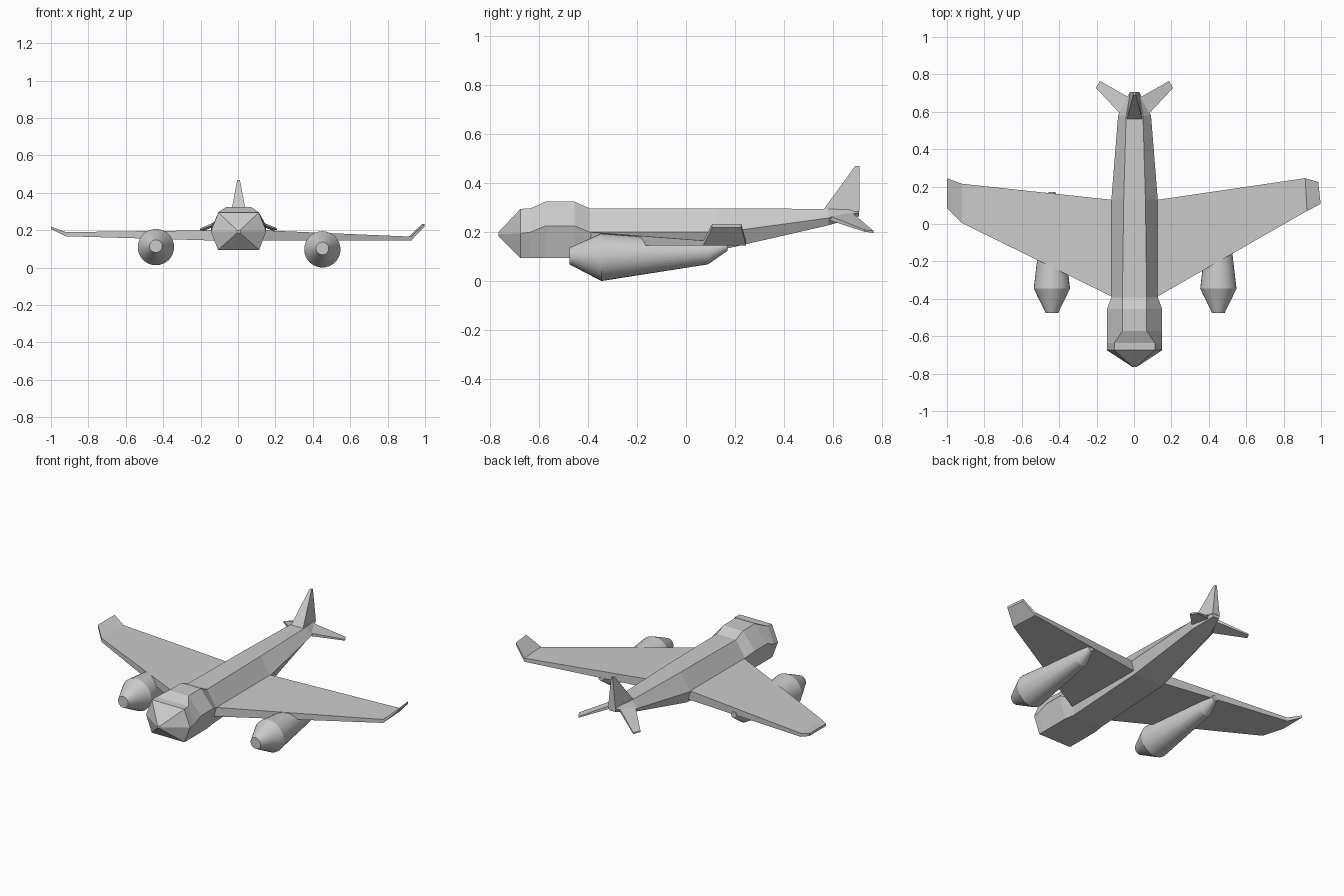
import bpy, bmesh, math

if "Cube" in bpy.data.objects:
    bpy.data.objects.remove(bpy.data.objects["Cube"])


def loft(name, rings, smooth=False):
    """Skin a list of equal-length point rings and cap both ends."""
    bm = bmesh.new()
    vs = [[bm.verts.new(p) for p in r] for r in rings]
    n = len(vs[0])
    for a, b in zip(vs, vs[1:]):
        for i in range(n):
            j = (i + 1) % n
            bm.faces.new((a[i], a[j], b[j], b[i]))
    bm.faces.new(vs[0])
    bm.faces.new(vs[-1])
    bmesh.ops.recalc_face_normals(bm, faces=bm.faces)
    me = bpy.data.meshes.new(name)
    bm.to_mesh(me)
    bm.free()
    ob = bpy.data.objects.new(name, me)
    bpy.context.collection.objects.link(ob)
    if smooth:
        bpy.ops.object.select_all(action='DESELECT')
        ob.select_set(True)
        bpy.context.view_layer.objects.active = ob
        bpy.ops.object.shade_smooth_by_angle(angle=math.radians(20))
    return ob


# Fuselage: six-sided sections (y, top w, top z, mid w, mid z, bottom w, bottom z)
def section(y, tw, tz, mw, mz, bw, bz, cx=0.003):
    return [(cx + tw, y, tz), (cx + mw, y, mz), (cx + bw, y, bz),
            (cx - bw, y, bz), (cx - mw, y, mz), (cx - tw, y, tz)]


loft("fuselage", [section(*s) for s in (
    (-0.765, 0.008, 0.2, 0.01, 0.192, 0.008, 0.185),
    (-0.675, 0.108, 0.295, 0.148, 0.195, 0.11, 0.095),
    (-0.635, 0.108, 0.297, 0.148, 0.2, 0.11, 0.095),
    (-0.572, 0.065, 0.325, 0.148, 0.226, 0.11, 0.095),
    (-0.455, 0.065, 0.325, 0.148, 0.226, 0.11, 0.095),
    (-0.392, 0.065, 0.297, 0.124, 0.2, 0.1, 0.095),
    (0.13, 0.058, 0.297, 0.124, 0.197, 0.1, 0.125),
    (0.58, 0.045, 0.295, 0.088, 0.258, 0.06, 0.228),
    (0.705, 0.022, 0.29, 0.025, 0.28, 0.02, 0.265))])


# Wings: tapered slabs ending in upturned tips
def wing_ring(x, lead, trail, low, high, lean=0.0):
    return [(x, lead, low), (x - lean, trail, low),
            (x - lean, trail, high), (x, lead, high)]


loft("right_wing", [wing_ring(*r) for r in (
    (0.08, -0.41, 0.125, 0.145, 0.2),
    (0.13, -0.385, 0.13, 0.145, 0.2),
    (0.925, 0.07, 0.245, 0.145, 0.166, 0.01),
    (0.998, 0.107, 0.225, 0.22, 0.234, 0.013))])
loft("left_wing", [wing_ring(*r) for r in (
    (-0.08, -0.41, 0.125, 0.145, 0.2),
    (-0.125, -0.385, 0.13, 0.145, 0.2),
    (-0.92, 0.005, 0.215, 0.168, 0.19),
    (-1.0, 0.085, 0.245, 0.206, 0.22))])


# Engines: round nacelles tapering back under the wings
def circle(cx, y, cz, r, n=32):
    return [(cx + r * math.cos(2 * math.pi * i / n), y,
             cz + r * math.sin(2 * math.pi * i / n)) for i in range(n)]


for side, cx, dz in (("right", 0.451, 0.0), ("left", -0.439, 0.012)):
    loft(side + "_engine", [circle(cx, y, z + dz, r) for y, z, r in (
        (-0.475, 0.103, 0.034), (-0.345, 0.098, 0.097),
        (0.09, 0.115, 0.046), (0.17, 0.143, 0.018))], smooth=True)

# Tail fin
def fin_ring(z, front, back, wf, wb, cx=0.003):
    return [(cx - wf, front, z), (cx + wf, front, z),
            (cx + wb, back, z), (cx - wb, back, z)]


loft("tail_fin", [fin_ring(0.285, 0.555, 0.707, 0.042, 0.025),
                  fin_ring(0.47, 0.69, 0.707, 0.007, 0.005)])

# Drooping tailplanes
for side, s in (("right", 1), ("left", -1)):
    def quad(lx, ly, lz, tx, ty, tz, t):
        return [(0.003 + s * lx, ly, lz - t), (0.003 + s * tx, ty, tz - t),
                (0.003 + s * tx, ty, tz + t), (0.003 + s * lx, ly, lz + t)]
    loft(side + "_tailplane", [quad(0.04, 0.55, 0.27, 0.01, 0.665, 0.28, 0.01),
                               quad(0.206, 0.727, 0.206, 0.185, 0.765, 0.201, 0.004)])
